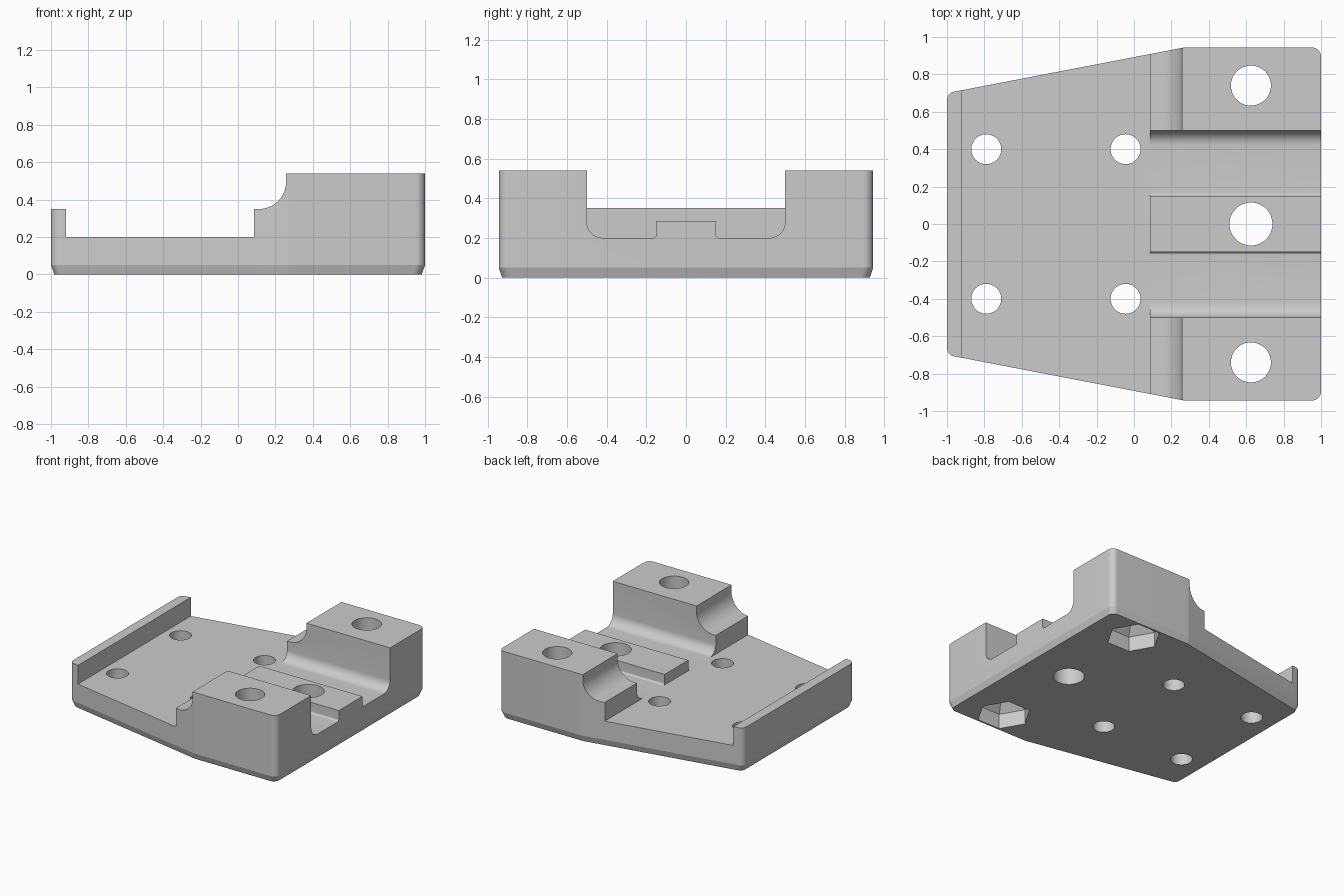
import bpy, bmesh, math
from mathutils import Vector

if "Cube" in bpy.data.objects:
    bpy.data.objects.remove(bpy.data.objects["Cube"])

grey = bpy.data.materials.new("plain grey")
grey.use_nodes = True
grey.diffuse_color = (0.6, 0.6, 0.6, 1)
grey.node_tree.nodes["Principled BSDF"].inputs["Base Color"].default_value = (0.6, 0.6, 0.6, 1)


def rounded(corners, steps=10):
    """Outline from (a, b, radius) corners, each filleted by its radius."""
    out = []
    for i, (a, b, r) in enumerate(corners):
        p = Vector((a, b))
        if r == 0:
            out.append(p)
            continue
        u = (Vector(corners[i - 1][:2]) - p).normalized()
        v = (Vector(corners[(i + 1) % len(corners)][:2]) - p).normalized()
        half = u.angle(v) / 2
        centre = p + (u + v).normalized() * r / math.sin(half)
        start = p + u * r / math.tan(half) - centre
        end = p + v * r / math.tan(half) - centre
        sweep = math.pi - 2 * half
        for k in range(steps + 1):
            t = k / steps
            out.append(centre + (start * math.sin((1 - t) * sweep)
                                 + end * math.sin(t * sweep)) / math.sin(sweep))
    return out


def regular(radius, sides):
    return [Vector((radius * math.cos(math.tau * i / sides),
                    radius * math.sin(math.tau * i / sides))) for i in range(sides)]


def loft(name, outline, rings, axis="z", at=(0, 0, 0)):
    """Solid through copies of an outline at (position, scale) along an axis."""
    place = {"x": lambda p, h: (h, p.x, p.y),
             "y": lambda p, h: (p.x, h, p.y),
             "z": lambda p, h: (p.x, p.y, h)}[axis]
    bm = bmesh.new()
    loops = [[bm.verts.new(Vector(place(p * s, h)) + Vector(at)) for p in outline]
             for h, s in rings]
    n = len(outline)
    for low, high in zip(loops, loops[1:]):
        for i in range(n):
            j = (i + 1) % n
            bm.faces.new((low[i], low[j], high[j], high[i]))
    bm.faces.new(loops[0][::-1])
    bm.faces.new(loops[-1])
    bmesh.ops.recalc_face_normals(bm, faces=bm.faces)
    mesh = bpy.data.meshes.new(name)
    bm.to_mesh(mesh)
    bm.free()
    mesh.materials.append(grey)
    obj = bpy.data.objects.new(name, mesh)
    bpy.context.collection.objects.link(obj)
    return obj


def mirrored(points):
    """Complete a half outline by reflecting it across the first axis."""
    return points + [(a, -b, r) for a, b, r in reversed(points)]


# Tapered body with rounded corners and a drafted bottom edge
plan = mirrored([(-1, 0.70, 0.045), (0.27, 0.944, 0), (1, 0.944, 0.05)])
body = loft("mounting_block", rounded(plan), [(0, 0.982), (0.05, 1), (0.54, 1)])
cutters = []

# Long side profile: end lip, low deck and concave block front
side = [(-1.2, 0.7, 0), (-1.2, 0.35, 0), (-0.92, 0.35, 0), (-0.92, 0.2, 0),
        (0.085, 0.2, 0), (0.085, 0.35, 0), (0.257, 0.35, 0.145), (0.257, 0.7, 0)]
cutters.append(loft("deck_cutter", rounded(side), [(-1.2, 1), (1.2, 1)], "y"))

# Channel between the blocks, leaving the central rail
half = [(0.5, 0.7, 0), (0.5, 0.2, 0.08), (0.15, 0.2, 0.015), (0.15, 0.285, 0)]
channel = half + [(-y, z, r) for y, z, r in reversed(half)]
cutters.append(loft("channel_cutter", rounded(channel), [(0.05, 1), (1.2, 1)], "x"))

# Through holes
holes = [(0.625, 0, 0.115)]
for s in (-1, 1):
    holes += [(-0.79, 0.4 * s, 0.08), (-0.045, 0.4 * s, 0.08), (0.625, 0.74 * s, 0.107)]
for x, y, r in holes:
    cutters.append(loft("hole_cutter", regular(r, 48), [(-0.2, 1), (0.8, 1)], at=(x, y, 0)))

# Hexagonal nut pockets underneath
for s in (-1, 1):
    cutters.append(loft("nut_cutter", regular(0.2, 6),
                        [(-0.1, 1), (0.12, 1), (0.2, 0.53)], at=(0.625, 0.74 * s, 0)))

bpy.ops.object.select_all(action="DESELECT")
bpy.context.view_layer.objects.active = body
body.select_set(True)
for cutter in cutters:
    cutter.hide_render = True
    cut = body.modifiers.new("cut", "BOOLEAN")
    cut.operation = "DIFFERENCE"
    cut.solver = "EXACT"
    cut.object = cutter
    bpy.ops.object.modifier_apply(modifier=cut.name)
for cutter in cutters:
    bpy.data.objects.remove(cutter)

bpy.ops.object.shade_smooth_by_angle(angle=math.radians(10))
